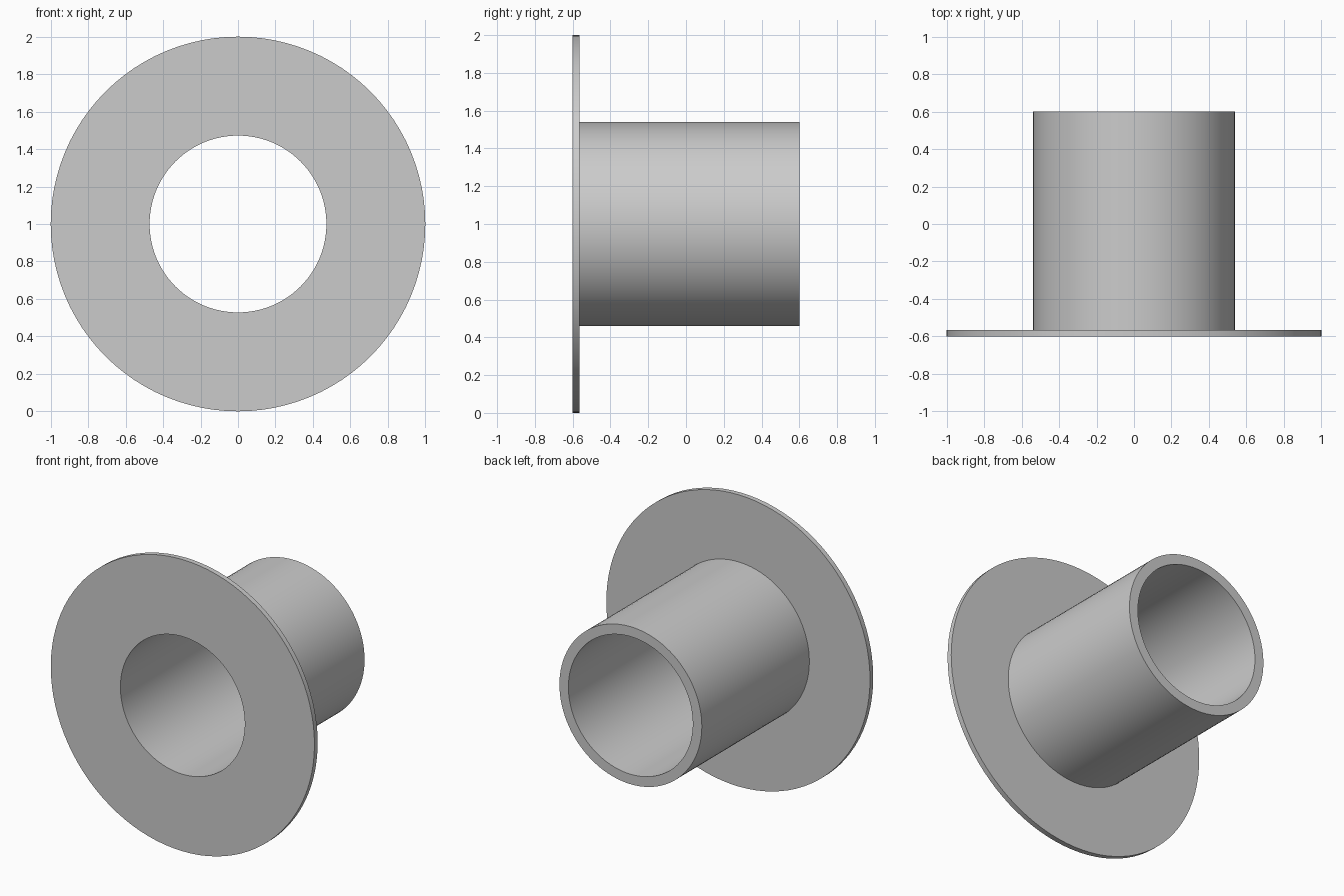
import bpy
import bmesh
from math import cos, sin, tau, radians

cube = bpy.data.objects.get("Cube")
if cube:
    bpy.data.objects.remove(cube, do_unlink=True)

SEGMENTS = 96
BORE, TUBE, FLANGE = 0.472, 0.54, 1.0      # radii
FRONT, STEP, BACK = -0.6, -0.565, 0.6      # positions along y

# Plain grey material
grey = bpy.data.materials.new("plain_grey")
grey.use_nodes = True
colour = (0.6, 0.6, 0.6, 1)
grey.diffuse_color = colour
grey.node_tree.nodes["Principled BSDF"].inputs["Base Color"].default_value = colour


def lathe(name, profile):
    """Turn a closed (radius, y) profile around the horizontal y axis."""
    bm = bmesh.new()
    rings = [[bm.verts.new((r * cos(tau * i / SEGMENTS), y, 1 + r * sin(tau * i / SEGMENTS)))
              for i in range(SEGMENTS)] for r, y in profile]
    for a, b in zip(rings, rings[1:] + rings[:1]):
        for i in range(SEGMENTS):
            j = (i + 1) % SEGMENTS
            bm.faces.new((a[i], a[j], b[j], b[i]))
    bmesh.ops.recalc_face_normals(bm, faces=bm.faces)
    mesh = bpy.data.meshes.new(name)
    bm.to_mesh(mesh)
    bm.free()
    mesh.materials.append(grey)
    obj = bpy.data.objects.new(name, mesh)
    bpy.context.collection.objects.link(obj)
    return obj


# Thin round flange and hollow tube as one turned part
bushing = lathe("flanged_bushing", [
    (BORE, FRONT), (FLANGE, FRONT), (FLANGE, STEP),
    (TUBE, STEP), (TUBE, BACK), (BORE, BACK)])

bpy.ops.object.select_all(action='DESELECT')
bushing.select_set(True)
bpy.context.view_layer.objects.active = bushing
bpy.ops.object.shade_smooth_by_angle(angle=radians(30))
